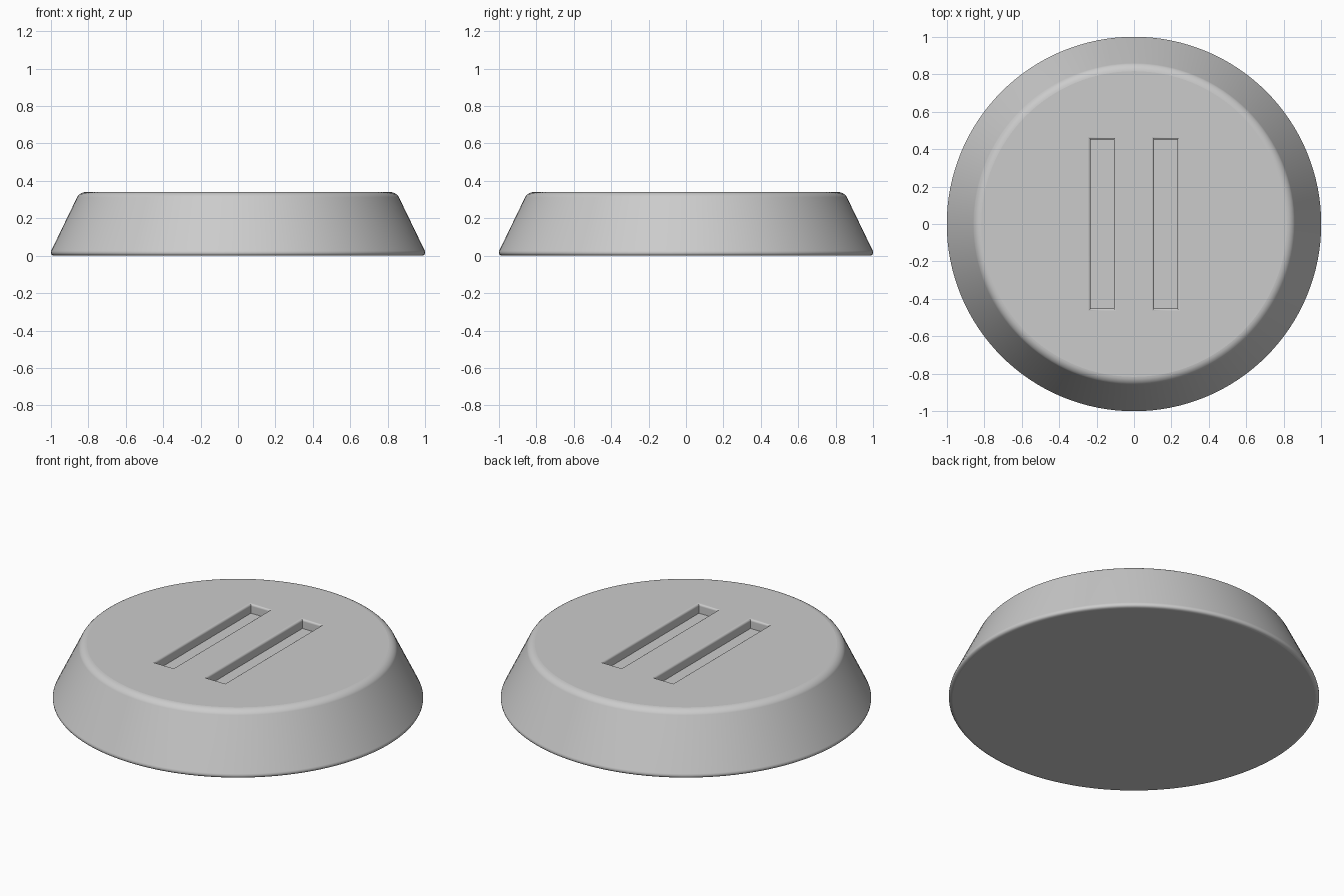
import bpy, bmesh, math

if "Cube" in bpy.data.objects:
    bpy.data.objects.remove(bpy.data.objects["Cube"], do_unlink=True)

HEIGHT = 0.34
SLOT_DEPTH = 0.055
RIM = 0.013

grey = bpy.data.materials.new("light_grey")
grey.use_nodes = True
colour = (0.6, 0.6, 0.6, 1)
grey.diffuse_color = colour
grey.node_tree.nodes["Principled BSDF"].inputs["Base Color"].default_value = colour


def make_object(name, bm):
    bmesh.ops.recalc_face_normals(bm, faces=bm.faces)
    mesh = bpy.data.meshes.new(name)
    bm.to_mesh(mesh)
    bm.free()
    mesh.materials.append(grey)
    obj = bpy.data.objects.new(name, mesh)
    bpy.context.collection.objects.link(obj)
    return obj


def add_slot(bm, cx, half_x, half_y):
    """Closed box that flares out in a rounded rim at the top surface."""
    layers = [(0, HEIGHT - SLOT_DEPTH)]
    for i in range(5):
        a = math.pi / 2 * i / 4
        layers.append((RIM * (1 - math.cos(a)), HEIGHT - RIM * (1 - math.sin(a))))
    layers.append((RIM, HEIGHT + 0.05))
    rings = []
    for out, z in layers:
        x, y = half_x + out, half_y + out
        rings.append([bm.verts.new((cx + sx * x, sy * y, z))
                      for sx, sy in ((-1, -1), (1, -1), (1, 1), (-1, 1))])
    for low, high in zip(rings, rings[1:]):
        for i in range(4):
            j = (i + 1) % 4
            bm.faces.new((low[i], low[j], high[j], high[i]))
    bm.faces.new(rings[0][::-1])
    bm.faces.new(rings[-1])


# Tapered round body
bm = bmesh.new()
bmesh.ops.create_cone(bm, cap_ends=True, segments=128, radius1=1.0115,
                      radius2=0.847, depth=HEIGHT)
bmesh.ops.translate(bm, verts=bm.verts, vec=(0, 0, HEIGHT / 2))
body = make_object("button_body", bm)

# Pair of slot cutters
bm = bmesh.new()
for side in (-1, 1):
    add_slot(bm, side * 0.17, 0.062, 0.453)
cutter = make_object("slot_cutter", bm)
cutter.hide_render = True

# Rounded rims, then the two recessed slots
bevel = body.modifiers.new("rounded_rims", 'BEVEL')
bevel.width = 0.03
bevel.segments = 5
bevel.limit_method = 'ANGLE'
bevel.angle_limit = math.radians(30)
cut = body.modifiers.new("slots", 'BOOLEAN')
cut.operation = 'DIFFERENCE'
cut.solver = 'EXACT'
cut.object = cutter

bpy.ops.object.select_all(action='DESELECT')
body.select_set(True)
bpy.context.view_layer.objects.active = body
for name in ("rounded_rims", "slots"):
    bpy.ops.object.modifier_apply(modifier=name)
bpy.data.objects.remove(cutter, do_unlink=True)

# Smooth sides and rims, flat horizontal faces
bpy.ops.object.shade_smooth_by_angle(angle=math.radians(35))
for face in body.data.polygons:
    if abs(face.normal.z) > 0.999:
        face.use_smooth = False
weighted = body.modifiers.new("even_shading", 'WEIGHTED_NORMAL')
weighted.keep_sharp = True
